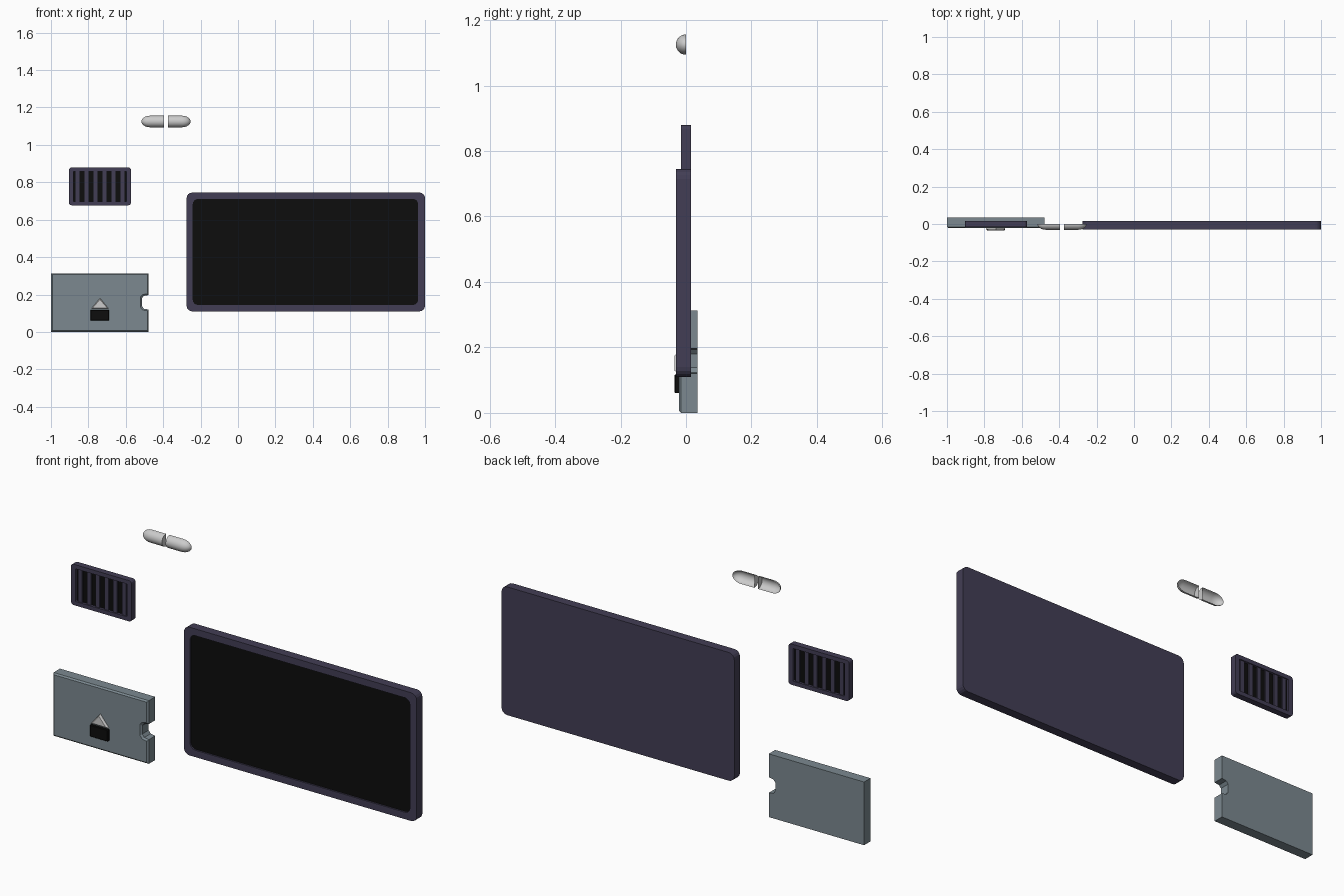
import bpy, bmesh, math

if "Cube" in bpy.data.objects:
    bpy.data.objects.remove(bpy.data.objects["Cube"])


def material(name, rgb):
    m = bpy.data.materials.new(name)
    m.diffuse_color = (*rgb, 1)
    m.use_nodes = True
    m.node_tree.nodes["Principled BSDF"].inputs["Base Color"].default_value = m.diffuse_color
    return m


PURPLE = material("dark_purple", (0.055, 0.048, 0.09))
BLACK = material("black", (0.004, 0.004, 0.004))
STEEL = material("blue_grey", (0.2, 0.25, 0.28))


def finish(name, bm, mat=None):
    bmesh.ops.recalc_face_normals(bm, faces=bm.faces)
    me = bpy.data.meshes.new(name)
    bm.to_mesh(me)
    bm.free()
    if mat:
        me.materials.append(mat)
    ob = bpy.data.objects.new(name, me)
    bpy.context.collection.objects.link(ob)
    return ob


def rounded(x0, x1, z0, z1, r, n=4):
    """Outline of a rounded rectangle in the xz plane."""
    pts = []
    corners = [(x1 - r, z1 - r), (x0 + r, z1 - r), (x0 + r, z0 + r), (x1 - r, z0 + r)]
    for k, (cx, cz) in enumerate(corners):
        for i in range(n + 1):
            a = math.pi / 2 * (k + i / n)
            pts.append((cx + r * math.cos(a), cz + r * math.sin(a)))
    return pts


def loft(name, sections, mat=None, start=True, end=True, closed=False):
    """Skin a list of (outline, y) sections."""
    bm = bmesh.new()
    rings = [[bm.verts.new((x, y, z)) for x, z in pts] for pts, y in sections]
    pairs = list(zip(rings, rings[1:])) + ([(rings[-1], rings[0])] if closed else [])
    for a, b in pairs:
        for i in range(len(a)):
            j = (i + 1) % len(a)
            bm.faces.new((a[i], a[j], b[j], b[i]))
    if start and not closed:
        bm.faces.new(rings[0])
    if end and not closed:
        bm.faces.new(rings[-1])
    return finish(name, bm, mat)


def box(name, x0, x1, y0, y1, z0, z1, mat):
    pts = [(x0, z0), (x1, z0), (x1, z1), (x0, z1)]
    return loft(name, [(pts, y0), (pts, y1)], mat)


# Screen: solid-backed frame with a recessed black panel
outer = rounded(-0.275, 1.0, 0.11, 0.745, 0.03)
inner = rounded(-0.242, 0.963, 0.144, 0.711, 0.028)
loft("screen_frame", [(outer, 0.015), (outer, -0.03), (inner, -0.03), (inner, -0.022)],
     PURPLE, end=False)
loft("screen_panel", [(inner, -0.022)], BLACK, start=True, end=False)

# Vent: open frame, dark core and upright slats
outer = rounded(-0.904, -0.572, 0.677, 0.879, 0.014, 3)
inner = rounded(-0.88, -0.596, 0.697, 0.859, 0.004, 3)
loft("vent_frame", [(outer, 0.015), (outer, -0.016), (inner, -0.016), (inner, 0.015)],
     PURPLE, closed=True)
box("vent_core", -0.88, -0.596, -0.003, 0.003, 0.697, 0.859, BLACK)
for i in range(6):
    cx = -0.738 + (i - 2.5) * 0.048
    box(f"vent_slat_{i + 1}", cx - 0.011, cx + 0.011, -0.01, 0.01, 0.697, 0.859, PURPLE)

# Plate with a notch in its right edge and chamfered front rim
def plate_outline(d):
    r = -0.478 - d
    return [(-1 + d, d), (r, d), (r, 0.12 - d), (-0.503 - d, 0.124 - d), (-0.514 - d, 0.138 - d),
            (-0.514 - d, 0.18 + d), (-0.503 - d, 0.193 + d), (r, 0.197 + d),
            (r, 0.313 - d), (-1 + d, 0.313 - d)]


loft("plate", [(plate_outline(0), 0.035), (plate_outline(0), -0.015),
               (plate_outline(0.007), -0.022)], STEEL)

# Arrow marker and black button on the plate
tri = [(-0.785, 0.124), (-0.691, 0.124), (-0.738, 0.181)]
top = [(-0.776, 0.129), (-0.700, 0.129), (-0.738, 0.174)]
loft("arrow_marker", [(tri, -0.021), (tri, -0.028), (top, -0.035)])
base = rounded(-0.788, -0.69, 0.06, 0.118, 0.003, 2)
face = rounded(-0.785, -0.693, 0.063, 0.115, 0.003, 2)
loft("button", [(base, -0.021), (base, -0.032), (face, -0.035)], BLACK)


# Handle: two mirrored half-round shells with domed outer ends
def handle_half(name, side):
    r, cx, cz = 0.031, -0.385, 1.125
    prof = [(0.01, r), (0.085, r)]
    for i in range(1, 8):
        a = math.pi / 2 * i / 8
        prof.append((0.085 + 0.046 * math.sin(a), r * math.cos(a)))
    bm = bmesh.new()
    n = 16
    rows = [[bm.verts.new((cx + side * x, -q * math.sin(math.pi * k / n),
                           cz + q * math.cos(math.pi * k / n))) for k in range(n + 1)]
            for x, q in prof]
    for a, b in zip(rows, rows[1:]):
        for k in range(n):
            bm.faces.new((a[k], a[k + 1], b[k + 1], b[k]))
    tip = bm.verts.new((cx + side * 0.131, 0, cz))
    for k in range(n):
        bm.faces.new((rows[-1][k], rows[-1][k + 1], tip))
    bm.faces.new(rows[0])
    ob = finish(name, bm)
    # keep the shell facing outward (towards -y)
    if sum(p.normal.y * p.area for p in ob.data.polygons) > 0:
        ob.data.flip_normals()
    bpy.ops.object.select_all(action='DESELECT')
    ob.select_set(True)
    bpy.context.view_layer.objects.active = ob
    bpy.ops.object.shade_smooth_by_angle(angle=math.radians(40))


handle_half("handle_left", -1)
handle_half("handle_right", 1)
